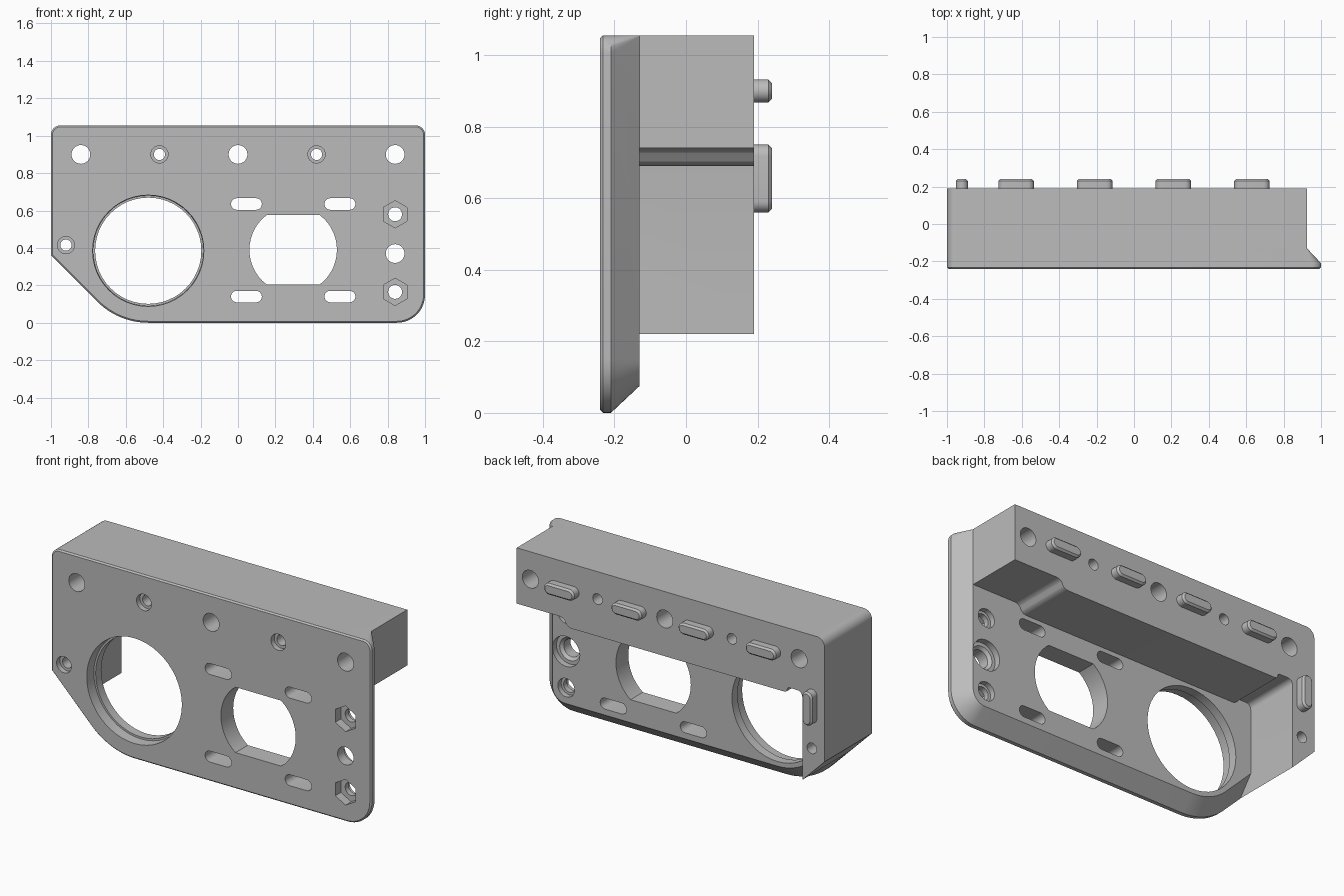
import bpy, bmesh
from math import sin, cos, radians, sqrt

cube = bpy.data.objects.get("Cube")
if cube:
    bpy.data.objects.remove(cube)

grey = bpy.data.materials.new("grey")
grey.use_nodes = True
colour = (0.5, 0.5, 0.5, 1)
grey.diffuse_color = colour
grey.node_tree.nodes["Principled BSDF"].inputs["Base Color"].default_value = colour

FRONT, BACK, REAR, TOP = -0.24, -0.13, 0.19, 1.055


def arc(cx, cz, r, start, end, n=12):
    return [(cx + r * cos(radians(start + (end - start) * i / n)),
             cz + r * sin(radians(start + (end - start) * i / n))) for i in range(n + 1)]


def circle(cx, cz, r, n=48):
    return arc(cx, cz, r, 90, 450 - 360 / n, n - 1)


def obround(cx, cz, w, h):
    """Slot outline with round ends along its longer side."""
    r = min(w, h) / 2
    dx, dz = w / 2 - r, h / 2 - r
    turn = 0 if w > h else 90
    return (arc(cx + dx, cz + dz, r, turn - 90, turn + 90) +
            arc(cx - dx, cz - dz, r, turn + 90, turn + 270))


def loft(bm, rings):
    """Closed solid through (y, outline) rings of equal length."""
    loops = [[bm.verts.new((x, y, z)) for x, z in pts] for y, pts in rings]
    for a, b in zip(loops, loops[1:]):
        for i in range(len(a)):
            j = (i + 1) % len(a)
            bm.faces.new((a[i], a[j], b[j], b[i]))
    bm.faces.new(loops[0])
    bm.faces.new(loops[-1])


def make(name, solids):
    bm = bmesh.new()
    for rings in solids:
        loft(bm, rings)
    bmesh.ops.recalc_face_normals(bm, faces=bm.faces)
    mesh = bpy.data.meshes.new(name)
    bm.to_mesh(mesh)
    bm.free()
    mesh.materials.append(grey)
    ob = bpy.data.objects.new(name, mesh)
    bpy.context.collection.objects.link(ob)
    return ob


def activate(ob):
    bpy.ops.object.select_all(action='DESELECT')
    ob.select_set(True)
    bpy.context.view_layer.objects.active = ob


def combine(ob, other, operation):
    other.hide_render = True
    mod = ob.modifiers.new("cut", 'BOOLEAN')
    mod.operation, mod.solver, mod.object = operation, 'EXACT', other
    activate(ob)
    bpy.ops.object.modifier_apply(modifier=mod.name)
    bpy.data.objects.remove(other)


def plate_outline(a, b):
    """a insets the top and left edges, b the bottom and right edges."""
    big = 0.385 - b
    r = max(0.05 - b, 0.001)
    slant = -0.48 + 0.385 - big * sqrt(2)
    return ([(-1 + a, slant + 1 - a)] +
            arc(-0.48, 0.385, big, 225, 270) +
            arc(0.85, 0.15, 0.15 - b, 270, 360) +
            arc(1 - b - r, TOP - a - r, r, 0, 90) +
            arc(-0.95, TOP - 0.05, 0.05 - a, 90, 180))


# Face plate with bevelled front rim and deep rear chamfer
body = make("bracket_body", [[
    (FRONT, plate_outline(0.008, 0.008)),
    (FRONT + 0.008, plate_outline(0, 0)),
    (-0.21, plate_outline(0, 0)),
    (BACK, plate_outline(0, 0.075))]])

# Thick upper rail and side leg
rail = ([(-1, 0.361), (-0.86, 0.221)] +
        arc(-0.83, 0.69, 0.03, 180, 90, 6) +
        arc(-0.78, 0.705, 0.015, 90, 0, 4) +
        arc(-0.75, 0.705, 0.015, 180, 270, 4) +
        arc(0.58, 0.74, 0.05, 270, 315, 6) +
        arc(0.66, 0.69, 0.05, 135, 90, 6) +
        [(0.925, 0.74), (0.925, TOP)] +
        arc(-0.95, TOP - 0.05, 0.05, 90, 180))
combine(body, make("rail_and_leg", [[(-0.22, rail), (REAR, rail)]]), 'UNION')


def hole(x, z, *steps):
    return [(y, circle(x, z, r)) for y, r in steps]


def through(outline, end=0.0):
    return [(-0.3, outline), (end, outline)]


cuts = []
# Mounting holes along the rail
for x in (-0.84, 0, 0.84):
    cuts.append(hole(x, 0.9, (-0.3, 0.05), (0.3, 0.05)))
for x, z in ((-0.42, 0.9), (0.42, 0.9), (-0.92, 0.415)):
    cuts.append(hole(x, z, (-0.3, 0.046), (-0.21, 0.046), (-0.21, 0.03), (0.3, 0.03)))

# Large round opening with a shallow front step
cuts.append(hole(-0.48, 0.385, (-0.3, 0.3), (-0.18, 0.295), (-0.18, 0.284), (0, 0.284)))

# Round opening with flat top and bottom
flat = [(x, max(0.205, min(0.575, z))) for x, z in circle(0.295, 0.39, 0.234)]
flat = [p for i, p in enumerate(flat)
        if not (p[1] in (0.205, 0.575) and flat[i - 1][1] == p[1]
                and flat[(i + 1) % len(flat)][1] == p[1])]
cuts.append(through(flat))

# Adjustment slots
for x in (0.045, 0.545):
    for z in (0.14, 0.635):
        cuts.append(through(obround(x, z, 0.165, 0.062)))

# Right-hand column: plain hole with rear recess, nut holes above and below
cuts.append(hole(0.84, 0.37, (-0.3, 0.05), (-0.18, 0.05), (-0.165, 0.065),
                 (-0.165, 0.085), (0, 0.085)))
nuts = []
for z in (0.165, 0.58):
    cuts.append(hole(0.84, z, (-0.3, 0.037), (-0.16, 0.037), (-0.16, 0.052), (0, 0.052)))
    nuts.append([(-0.3, circle(0.84, z, 0.073, 6)), (-0.19, circle(0.84, z, 0.073, 6))])
combine(body, make("hole_cutters", cuts), 'DIFFERENCE')
combine(body, make("nut_cutters", nuts), 'DIFFERENCE')


# Locating pins on the rear face
def pin(x, z, w, h):
    c = 0.01
    full, tip = obround(x, z, w, h), obround(x, z, w - 2 * c, h - 2 * c)
    return [(REAR - 0.005, full), (0.24 - c, full), (0.24, tip)]


pins = make("locating_pins",
            [pin(x, 0.9, 0.19, 0.064) for x in (-0.63, -0.21, 0.21, 0.63)] +
            [pin(-0.92, 0.655, 0.064, 0.19)])

for ob in (body, pins):
    activate(ob)
    bpy.ops.object.shade_smooth_by_angle(angle=radians(30))
